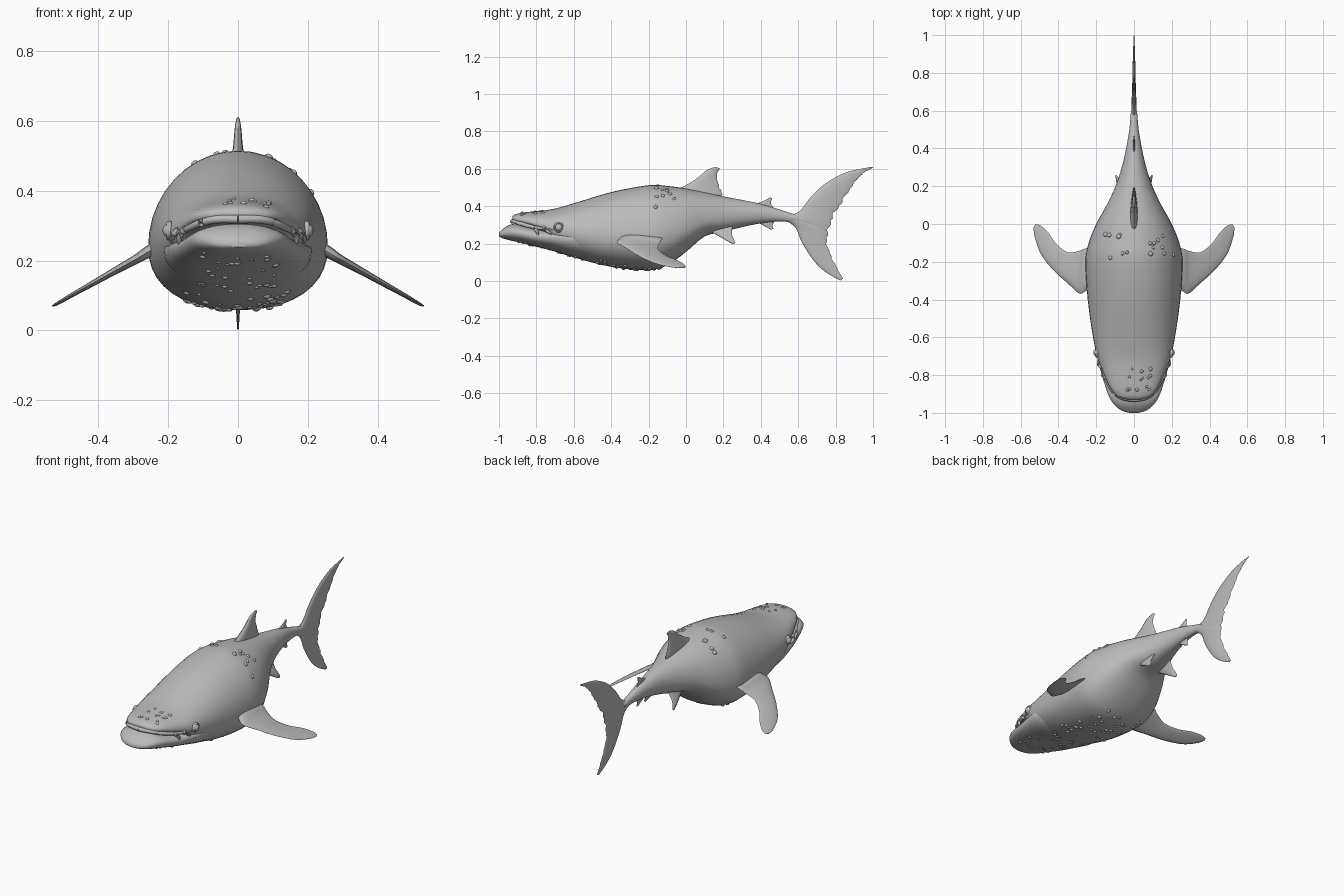
import bpy, bmesh, math, random
from mathutils import Vector
from mathutils.bvhtree import BVHTree

random.seed(4)
grey = bpy.data.materials.new("skin grey")
grey.diffuse_color = (0.5, 0.5, 0.5, 1)


def finish(name, bm, angle=50):
    bmesh.ops.recalc_face_normals(bm, faces=bm.faces)
    me = bpy.data.meshes.new(name)
    bm.to_mesh(me)
    bm.free()
    me.materials.append(grey)
    ob = bpy.data.objects.new(name, me)
    bpy.context.collection.objects.link(ob)
    bpy.ops.object.select_all(action='DESELECT')
    ob.select_set(True)
    bpy.context.view_layer.objects.active = ob
    bpy.ops.object.shade_smooth_by_angle(angle=math.radians(angle))
    return ob


def spline(rows, steps):
    """Catmull-Rom through rows of numbers."""
    out = []
    for i in range(len(rows) - 1):
        a, b, c, d = (rows[max(0, min(len(rows) - 1, i + k))] for k in (-1, 0, 1, 2))
        for s in range(steps):
            t = s / steps
            out.append([0.5 * (2 * q + (r - p) * t + (2 * p - 5 * q + 4 * r - u) * t * t
                               + (3 * q - p - 3 * r + u) * t ** 3)
                        for p, q, r, u in zip(a, b, c, d)])
    return out + [list(rows[-1])]


def skin(bm, rings):
    rings = [[bm.verts.new(p) for p in ring] for ring in rings]
    for r, s in zip(rings, rings[1:]):
        for i in range(len(r)):
            j = (i + 1) % len(r)
            bm.faces.new((r[i], r[j], s[j], s[i]))
    bm.faces.new(rings[0])
    bm.faces.new(rings[-1][::-1])


def loft(name, rows, n=40, power=2.25):
    """Rows: y, half width, top, widest height, bottom."""
    rings = []
    for y, w, top, mid, bot in spline(rows, 4):
        ring = []
        for i in range(n):
            c, s = math.cos(math.tau * i / n), math.sin(math.tau * i / n)
            e = 2 / (2 if s > 0 else power)
            x = math.copysign(abs(c) ** e, c) * w
            z = mid + (top - mid) * s if s > 0 else mid - (mid - bot) * abs(s) ** e
            ring.append((x, y, z))
        rings.append(ring)
    bm = bmesh.new()
    skin(bm, rings)
    return finish(name, bm)


def fin(name, rows, normal, mirror=False, ragged=0.0, n=16):
    """Rows: leading point, trailing point, thickness. Lens section, thick near the front."""
    flat = [list(a) + list(b) + [t] for a, b, t in rows]
    normal = Vector(normal).normalized()
    bm = bmesh.new()
    for side in ((1, -1) if mirror else (1,)):
        rings = []
        for k, row in enumerate(spline(flat, 5)):
            a, b, t = Vector(row[:3]), Vector(row[3:6]), row[6]
            b = b + (a - b) * ragged * (0, 1, 0.6, 0.2, 0.5)[k % 5]
            ring = []
            for i in range(n):
                ang = math.tau * i / n
                u = (1 - math.cos(ang)) / 2
                p = a.lerp(b, u) + normal * (t * math.sin(ang) * (1 - 0.55 * u) * 0.62)
                ring.append((p.x * side, p.y, p.z))
            rings.append(ring)
        skin(bm, rings)
    return finish(name, bm)


# Body with the upper head
body = loft("body", [
    (-0.928, 0.04, 0.345, 0.335, 0.318), (-0.91, 0.09, 0.357, 0.33, 0.306),
    (-0.86, 0.13, 0.367, 0.32, 0.293), (-0.78, 0.165, 0.375, 0.30, 0.262),
    (-0.70, 0.195, 0.387, 0.28, 0.19), (-0.60, 0.217, 0.415, 0.26, 0.128),
    (-0.40, 0.245, 0.475, 0.24, 0.076), (-0.20, 0.257, 0.512, 0.24, 0.058),
    (-0.10, 0.24, 0.508, 0.25, 0.085), (0, 0.20, 0.494, 0.28, 0.155),
    (0.10, 0.145, 0.474, 0.32, 0.238), (0.20, 0.098, 0.452, 0.34, 0.262),
    (0.30, 0.065, 0.433, 0.355, 0.288), (0.40, 0.042, 0.412, 0.36, 0.308),
    (0.50, 0.025, 0.382, 0.35, 0.318), (0.60, 0.016, 0.35, 0.334, 0.31)])

# Lower jaw
jaw = loft("lower_jaw", [
    (-1.0, 0.025, 0.256, 0.247, 0.238), (-0.985, 0.07, 0.273, 0.25, 0.23),
    (-0.95, 0.11, 0.297, 0.258, 0.219), (-0.90, 0.138, 0.305, 0.258, 0.208),
    (-0.80, 0.17, 0.288, 0.24, 0.183), (-0.70, 0.196, 0.275, 0.235, 0.157),
    (-0.60, 0.212, 0.26, 0.23, 0.127), (-0.50, 0.19, 0.25, 0.2, 0.11)])


def tube(name, paths, radius):
    """Rounded, tapering tubes, mirrored over x."""
    bm = bmesh.new()
    for path in paths:
        for side in (1, -1):
            pts = [Vector((p[0] * side, p[1], p[2])) for p in spline(path, 4)]
            rings = []
            for i, p in enumerate(pts):
                d = (pts[min(i + 1, len(pts) - 1)] - pts[max(i - 1, 0)]).normalized()
                u = d.orthogonal().normalized()
                v = d.cross(u)
                r = radius * (1 - 0.75 * (i / (len(pts) - 1)) ** 3)
                rings.append([p + (u * math.cos(a) + v * math.sin(a)) * r
                              for a in (math.tau * k / 8 for k in range(8))])
            skin(bm, rings)
    return finish(name, bm)


# Upper lip and the folds at the mouth corners
tube("upper_lip", [[(0, -0.93, 0.318), (0.06, -0.92, 0.318), (0.105, -0.89, 0.308),
                    (0.14, -0.835, 0.292), (0.168, -0.77, 0.28), (0.19, -0.71, 0.272)]], 0.012)
tube("mouth_folds", [[(0.15, -0.82, 0.29), (0.166, -0.80, 0.27), (0.168, -0.79, 0.245)],
                     [(0.168, -0.76, 0.288), (0.187, -0.745, 0.27), (0.19, -0.72, 0.25)]], 0.010)

# Eyes with raised lids
bm = bmesh.new()
for s in (1, -1):
    ret = bmesh.ops.create_uvsphere(bm, u_segments=16, v_segments=10, radius=0.021)
    bmesh.ops.translate(bm, verts=ret["verts"], vec=(0.195 * s, -0.68, 0.286))
finish("eyes", bm)
bm = bmesh.new()
for s in (1, -1):
    grid = [[bm.verts.new(((0.197 + 0.008 * math.sin(b)) * s,
                           -0.68 + (0.022 + 0.006 * math.cos(b)) * math.cos(a),
                           0.286 + (0.022 + 0.006 * math.cos(b)) * math.sin(a)))
             for b in (math.tau * j / 8 for j in range(8))]
            for a in (math.tau * i / 20 for i in range(20))]
    for i in range(20):
        for j in range(8):
            k, m = (i + 1) % 20, (j + 1) % 8
            bm.faces.new((grid[i][j], grid[k][j], grid[k][m], grid[i][m]))
finish("eyelids", bm)

# Pectoral fins
fin("pectoral_fins", [
    ((0.20, -0.33, 0.255), (0.20, -0.12, 0.25), 0.045),
    ((0.255, -0.355, 0.226), (0.26, -0.13, 0.222), 0.036),
    ((0.29, -0.368, 0.205), (0.29, -0.142, 0.203), 0.028),
    ((0.35, -0.315, 0.172), (0.35, -0.15, 0.170), 0.022),
    ((0.42, -0.252, 0.133), (0.41, -0.105, 0.135), 0.017),
    ((0.49, -0.165, 0.094), (0.455, -0.045, 0.11), 0.013),
    ((0.525, -0.07, 0.073), (0.495, -0.008, 0.087), 0.010),
    ((0.532, -0.02, 0.070), (0.522, -0.002, 0.073), 0.005)], (0.5, 0, 0.86), mirror=True)

# Dorsal fins
fin("dorsal_fin", [
    ((0, -0.07, 0.48), (0, 0.205, 0.44), 0.045),
    ((0, -0.01, 0.507), (0, 0.19, 0.485), 0.036),
    ((0, 0.06, 0.55), (0, 0.172, 0.53), 0.026),
    ((0, 0.11, 0.592), (0, 0.167, 0.57), 0.018),
    ((0, 0.155, 0.610), (0, 0.182, 0.602), 0.008)], (1, 0, 0), ragged=0.05)
fin("rear_dorsal_fin", [
    ((0, 0.36, 0.41), (0, 0.48, 0.38), 0.016),
    ((0, 0.41, 0.425), (0, 0.455, 0.41), 0.010),
    ((0, 0.45, 0.447), (0, 0.46, 0.442), 0.004)], (1, 0, 0))

# Anal and pelvic fins
fin("anal_fin", [
    ((0, 0.37, 0.32), (0, 0.48, 0.325), 0.016),
    ((0, 0.42, 0.293), (0, 0.463, 0.30), 0.010),
    ((0, 0.452, 0.275), (0, 0.468, 0.278), 0.004)], (1, 0, 0))
fin("pelvic_fins", [
    ((0.05, 0.09, 0.285), (0.05, 0.25, 0.30), 0.03),
    ((0.075, 0.165, 0.245), (0.075, 0.245, 0.255), 0.02),
    ((0.09, 0.22, 0.213), (0.09, 0.255, 0.225), 0.012),
    ((0.095, 0.25, 0.197), (0.095, 0.262, 0.205), 0.005)], (0.9, 0, 0.4), mirror=True)

# Tail fin lobes
fin("tail_upper_lobe", [
    ((0, 0.53, 0.345), (0, 0.60, 0.315), 0.034),
    ((0, 0.605, 0.372), (0, 0.755, 0.262), 0.026),
    ((0, 0.67, 0.452), (0, 0.785, 0.335), 0.022),
    ((0, 0.75, 0.525), (0, 0.835, 0.415), 0.018),
    ((0, 0.85, 0.578), (0, 0.89, 0.505), 0.014),
    ((0, 0.93, 0.599), (0, 0.94, 0.568), 0.009),
    ((0, 0.995, 0.610), (0, 1.0, 0.606), 0.004)], (1, 0, 0), ragged=0.10)
fin("tail_lower_lobe", [
    ((0, 0.53, 0.325), (0, 0.62, 0.345), 0.034),
    ((0, 0.585, 0.285), (0, 0.76, 0.285), 0.026),
    ((0, 0.62, 0.205), (0, 0.755, 0.215), 0.020),
    ((0, 0.685, 0.105), (0, 0.778, 0.135), 0.016),
    ((0, 0.75, 0.045), (0, 0.81, 0.07), 0.011),
    ((0, 0.825, 0.003), (0, 0.84, 0.012), 0.005)], (1, 0, 0), ragged=0.08)

# Skin bumps on the snout, back and belly
trees = [BVHTree.FromPolygons([v.co for v in o.data.vertices],
                              [p.vertices[:] for p in o.data.polygons]) for o in (body, jaw)]
bm = bmesh.new()


def bumps(count, xs, ys, down, size):
    for _ in range(count):
        x, y = random.uniform(*xs), random.uniform(*ys)
        hits = [t.ray_cast(Vector((x, y, 1 if down else -1)),
                           Vector((0, 0, -1 if down else 1))) for t in trees]
        hits = [h for h in hits if h[0]]
        if hits:
            p, nrm = (max if down else min)(hits, key=lambda h: h[0].z)[:2]
            ret = bmesh.ops.create_icosphere(bm, subdivisions=2, radius=random.uniform(*size))
            turn = Vector((0, 0, 1)).rotation_difference(nrm)
            for v in ret["verts"]:
                v.co = turn @ Vector((v.co.x, v.co.y, v.co.z * 0.7)) + p


bumps(16, (-0.06, 0.1), (-0.89, -0.74), True, (0.006, 0.010))
bumps(9, (0.08, 0.21), (-0.19, -0.05), True, (0.009, 0.014))
bumps(7, (-0.2, -0.03), (-0.2, -0.05), True, (0.009, 0.014))
bumps(32, (-0.11, 0.11), (-0.93, -0.55), False, (0.006, 0.010))
bumps(45, (-0.15, 0.15), (-0.5, -0.12), False, (0.007, 0.012))
finish("skin_bumps", bm)
